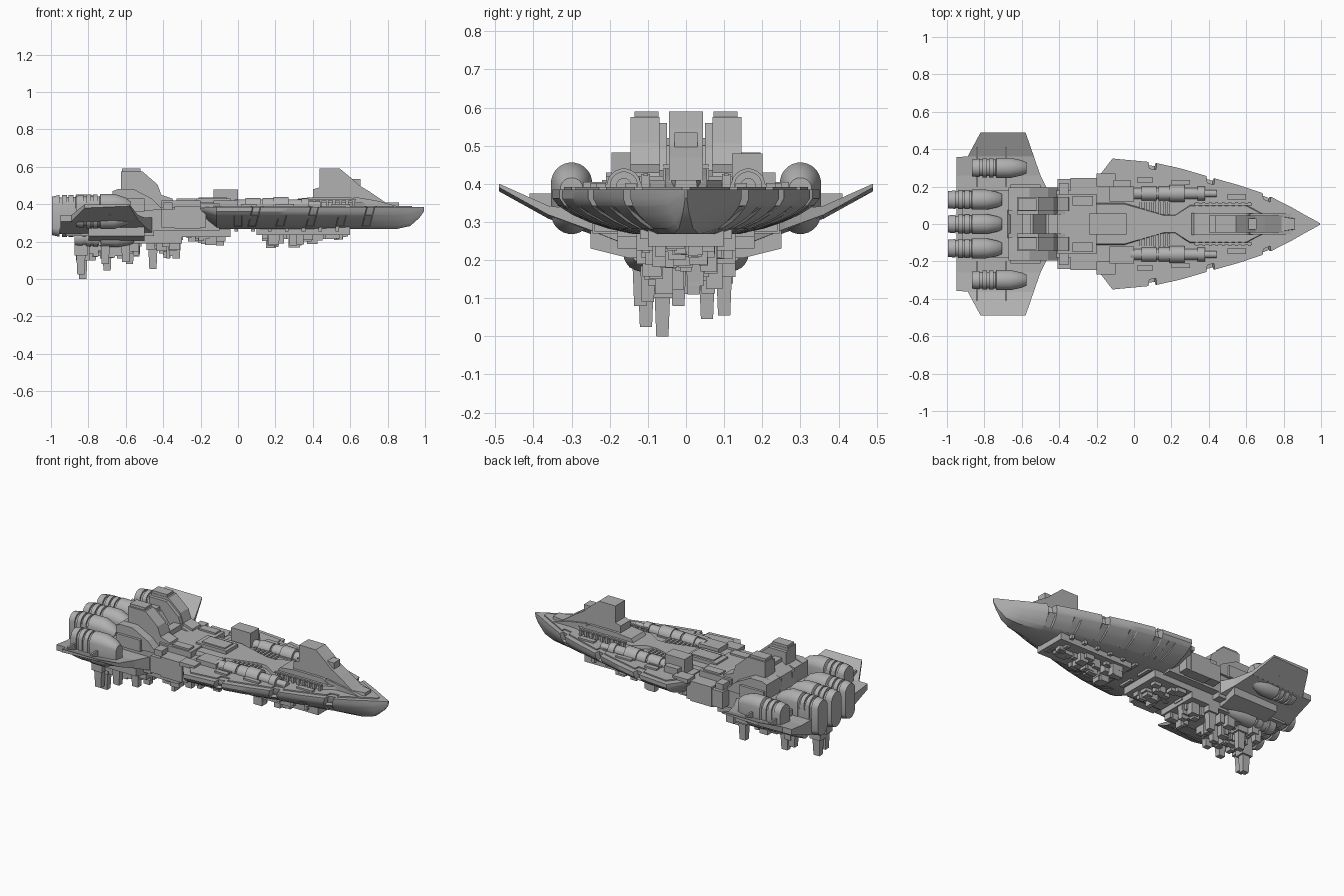
import bpy, bmesh, math, random

if "Cube" in bpy.data.objects:
    bpy.data.objects.remove(bpy.data.objects["Cube"])

random.seed(4)
grey = bpy.data.materials.new("hull grey")
grey.diffuse_color = (0.44, 0.44, 0.44, 1)
grey.use_nodes = True
grey.node_tree.nodes["Principled BSDF"].inputs["Base Color"].default_value = grey.diffuse_color


def finish(name, bm):
    bmesh.ops.recalc_face_normals(bm, faces=bm.faces)
    me = bpy.data.meshes.new(name)
    bm.to_mesh(me)
    bm.free()
    me.materials.append(grey)
    ob = bpy.data.objects.new(name, me)
    bpy.context.collection.objects.link(ob)
    return ob


def add_loft(bm, sections):
    rings = [[bm.verts.new(p) for p in s] for s in sections]
    n = len(rings[0])
    for a, b in zip(rings, rings[1:]):
        for i in range(n):
            j = (i + 1) % n
            bm.faces.new((a[i], a[j], b[j], b[i]))
    bm.faces.new(rings[0])
    bm.faces.new(rings[-1])


def loft(name, sections):
    bm = bmesh.new()
    add_loft(bm, sections)
    return finish(name, bm)


def add_box(bm, x0, x1, y0, y1, z0, z1, taper=1.0):
    cx, cy = (x0 + x1) / 2, (y0 + y1) / 2
    ring = [(x0, y0), (x1, y0), (x1, y1), (x0, y1)]
    low = [(cx + (x - cx) * taper, cy + (y - cy) * taper, z0) for x, y in ring]
    add_loft(bm, [low, [(x, y, z1) for x, y in ring]])


def boxes(name, items, mirror=False):
    bm = bmesh.new()
    for x0, x1, y0, y1, z0, z1 in items:
        add_box(bm, x0, x1, y0, y1, z0, z1)
        if mirror:
            add_box(bm, x0, x1, -y1, -y0, z0, z1)
    return finish(name, bm)


def plan(name, half, z0, z1, top=1.0):
    """Symmetric deck plate from half of its outline."""
    pts = half + [(x, -y) for x, y in reversed(half)]
    return loft(name, [[(x, y, z0) for x, y in pts], [(x, y * top, z1) for x, y in pts]])


def side(name, pts, y0, y1):
    """Side profile in x, z pushed across y."""
    return loft(name, [[(x, y, z) for x, z in pts] for y in (y0, y1)])


def pod(name, y, z, rings, extra=0.0, n=24):
    """Body along x with round or tall rounded sections; rings are (x, radius)."""
    secs = []
    for x, r in rings:
        sec = []
        for i in range(n):
            a = 2 * math.pi * (i + 0.5) / n
            s = math.sin(a)
            sec.append((x, y + r * math.cos(a), z + r * s + math.copysign(extra * min(1, r / 0.05), s)))
        secs.append(sec)
    return loft(name, secs)


# Bowl-shaped forward hull: edge notches at the rim, slots lower down
outline = [(-.2, .24), (-.115, .35), (.1, .33), (.25, .297), (.41, .25), (.57, .205), (.71, .157),
           (.85, .085), (.92, .045), (.97, .018), (.995, .003)]


def width(x):
    for (a, wa), (b, wb) in zip(outline, outline[1:]):
        if x <= b:
            return wa + (wb - wa) * (x - a) / (b - a)


stations = [(x, width(x), 0, 0) for x, w in outline if x not in (.1, .25, .41, .57, .71)]
for x, rim in ((0, 0), (.1, .035), (.25, 0), (.41, .035), (.57, 0), (.71, .03)):
    for d, on in ((-.022, 0), (-.018, 1), (.018, 1), (.022, 0)):
        stations.append((x + d, width(x + d), on * rim, on * .012))
curve = [(1, 0), (1, .2), (.96, .36), (.95, .38), (.85, .57), (.73, .73), (.6, .86), (.58, .88), (.4, 1)]
secs = []
for x, w, rim, slot in sorted(stations):
    zb = .268 + .095 * max(0, (x - .85) / .145) ** 2.5
    if x < -.15:
        zb = .33
    half = []
    for i, (f, t) in enumerate(curve):
        cut = rim if i < 3 else slot if 3 < i < 7 else 0
        lean = .03 * t if .03 < x < .8 else 0
        half.append((x - lean, max(.002, w * f - cut), .385 - (.385 - zb) * t))
    secs.append(half + [(a, -b, c) for a, b, c in reversed(half)])
loft("forward_hull", secs)
plan("main_deck", [(-.17, .22), (-.09, .32), (.07, .3), (.075, .265), (.13, .26), (.135, .29), (.38, .228),
                   (.385, .195), (.44, .18), (.445, .21), (.68, .135), (.685, .105), (.735, .095), (.74, .115),
                   (.93, .01)], .38, .392)

# Waist joining bow and stern
boxes("waist", [(-.5, -.1, -.18, .18, .26, .385), (-.41, -.17, -.24, .24, .275, .375),
                (-.41, -.2, -.16, .16, .38, .42)])
boxes("waist_blocks", [(-.34, -.2, .17, .245, .27, .388), (-.4, -.35, .12, .22, .37, .41),
                       (-.2, -.1, .2, .27, .38, .405), (-.33, -.22, .1, .15, .4, .43)], True)

# Raised spine on the deck
plan("deck_spine", [(-.3, .06), (-.24, .115), (-.05, .115), (.16, .05), (.22, .05), (.3, .105),
                    (.6, .105), (.68, .06), (.86, .03)], .38, .41, .92)
plan("spine_hatch", [(-.24, .055), (-.04, .055)], .405, .43)
plan("hatch_cap", [(-.21, .04), (-.06, .04)], .425, .437)
boxes("deck_ribs", [(.03 + i * .025, .043 + i * .025, .05, .12, .39, .405) for i in range(7)], True)
boxes("tower_rails", [(.33 + i * .035, .345 + i * .035, .095, .118, .39, .425) for i in range(9)]
      + [(.32, .63, .1, .112, .42, .427)], True)
boxes("deck_lockers", [(.02, .1, .22, .25, .39, .402), (.2, .3, .21, .235, .39, .402),
                       (.5, .6, .13, .16, .39, .402)], True)

# Forward tower
side("forward_tower", [(.4, .4), (.4, .48), (.435, .49), (.435, .59), (.545, .59), (.6, .545), (.65, .5),
                       (.7, .47), (.81, .395)], -.045, .045)
side("tower_shoulders", [(.3, .4), (.32, .43), (.42, .44), (.6, .44), (.66, .4)], -.06, .06)
boxes("tower_visor", [(.59, .655, -.03, .03, .47, .535)])
side("tower_front_ramp", [(.6, .39), (.62, .44), (.74, .42), (.85, .39)], -.055, .055)

# Deck guns
for s, tag in ((1, "left"), (-1, "right")):
    pod(tag + "_deck_gun", s * .163, .395,
        [(-.02, .03), (.04, .03), (.04, .038), (.12, .038), (.12, .03), (.13, .03), (.13, .038),
         (.19, .038), (.19, .045), (.27, .045), (.27, .03), (.34, .03), (.34, .037), (.38, .037),
         (.38, .02), (.44, .02)], n=20)
    boxes(tag + "_gun_mount", [(.02, .1, s * .163 - .045, s * .163 + .045, .385, .4),
                               (.19, .27, s * .163 - .05, s * .163 + .05, .385, .4)])
boxes("gun_housing", [(-.13, 0, .12, .2, .38, .48), (-.11, -.02, .2, .235, .38, .43),
                      (-.13, 0, -.21, -.12, .38, .42)])

# Stern wings
wing = [(.49, -.82, -.58, .38, .40), (.36, -.89, -.535, .308, .342), (.359, -.95, -.535, .308, .342),
        (.26, -.95, -.5, .272, .33), (.18, -.95, -.46, .24, .33)]
wing += [(-y, *r) for y, *r in reversed(wing)]
loft("stern_wings", [[(a, y, z0), (b, y, z0 + .01), (b, y, z1), (a, y, z1)] for y, a, b, z0, z1 in wing])
boxes("stern_body", [(-.92, -.45, -.18, .18, .23, .38)])
belly = [(.25, .285), (.25, .23), (.15, .205), (-.15, .205), (-.25, .23), (-.25, .285)]
loft("stern_belly", [[(x, y, z) for y, z in belly] for x in (-.8, -.5)])

# Stern superstructure, stepped twin towers
side("bridge_core", [(-.68, .36), (-.66, .46), (-.6, .5), (-.54, .5), (-.47, .41), (-.35, .41), (-.35, .36)],
     -.075, .075)
prof = [(-.67, .36), (-.67, .47), (-.625, .48), (-.625, .575), (-.51, .575), (-.43, .505), (-.41, .45),
        (-.35, .43), (-.33, .36)]
for s, tag in ((1, "left"), (-1, "right")):
    side(tag + "_bridge_tower", prof, s * .07, s * .145)
    side(tag + "_bridge_inner_wall", [(x, z - .015) for x, z in prof], s * .05, s * .07)
    side(tag + "_bridge_step", [(-.67, .36), (-.67, .47), (-.64, .482), (-.56, .482), (-.46, .43), (-.4, .37)],
         s * .145, s * .195)
boxes("bridge_caps", [(-.62, -.52, .072, .135, .57, .59), (-.66, -.5, .19, .21, .36, .43)], True)
boxes("bridge_link", [(-.46, -.41, -.06, .06, .4, .45), (-.6, -.55, -.06, .06, .48, .52)])

# Engines
ring = [(-.995, .03), (-.995, .046), (-.955, .05), (-.955, .044), (-.94, .044), (-.94, .051), (-.915, .051),
        (-.915, .045), (-.905, .045), (-.905, .051), (-.88, .051), (-.88, .045), (-.87, .045), (-.865, .054),
        (-.79, .054), (-.73, .041), (-.705, .03)]
for y, tag in ((0, "middle"), (.13, "left"), (-.13, "right")):
    pod(tag + "_main_engine", y, .338, ring, .062)
for s, tag in ((1, "left"), (-1, "right")):
    pod(tag + "_wing_engine", s * .3, .362, [(x + .13, r) for x, r in ring], .04)
    pod(tag + "_lower_engine", s * .115, .22, [(x * 1.1 + .22, r * .93) for x, r in ring])
boxes("engine_struts", [(x, x + .012, .2, .41, .34, .375) for x in (-.845, -.69)], True)

# Keel plates and underside machinery
boxes("keel_plates", [(-.82, -.3, -.13, .13, .19, .28), (-.3, -.04, -.13, .13, .225, .28),
                      (.1, .6, -.1, .1, .235, .28)])
bm = bmesh.new()
for x0, x1, low, high, wid, count in ((-.8, -.3, .11, .18, .13, 60), (-.28, -.06, .175, .22, .12, 18),
                                      (.12, .42, .165, .225, .09, 26), (.42, .61, .205, .23, .07, 12)):
    for i in range(count):
        x, y = random.uniform(x0, x1 - .05), random.uniform(-wid, wid - .04)
        add_box(bm, x, x + random.uniform(.02, .06), y, y + random.uniform(.02, .05),
                random.uniform(low, high), .27)
finish("underside_machinery", bm)
boxes("belly_ribs", [(-.02 + i * .09, .0 + i * .09, .03, .12, .255, .28) for i in range(7)], True)

# Hanging probes
bm = bmesh.new()
for x, y, z in ((-.83, -.062, 0), (-.84, -.105, .025), (-.7, .055, .045), (-.455, .1, .055), (-.58, -.02, .08),
                (-.33, .02, .11), (-.6, -.1, .09), (-.71, -.12, .08), (-.78, .1, .1)):
    add_box(bm, x - .035, x + .035, y - .03, y + .03, z + .1, .25)
    add_box(bm, x - .024, x + .024, y - .02, y + .02, z, z + .1, .8)
finish("hanging_probes", bm)

# Smooth the curved parts, keep hard edges
bpy.ops.object.select_all(action='DESELECT')
for ob in bpy.context.scene.objects:
    if any(k in ob.name for k in ("forward_hull", "engine", "deck_gun")) and "struts" not in ob.name:
        ob.select_set(True)
        bpy.context.view_layer.objects.active = ob
bpy.ops.object.shade_smooth_by_angle(angle=math.radians(30))
